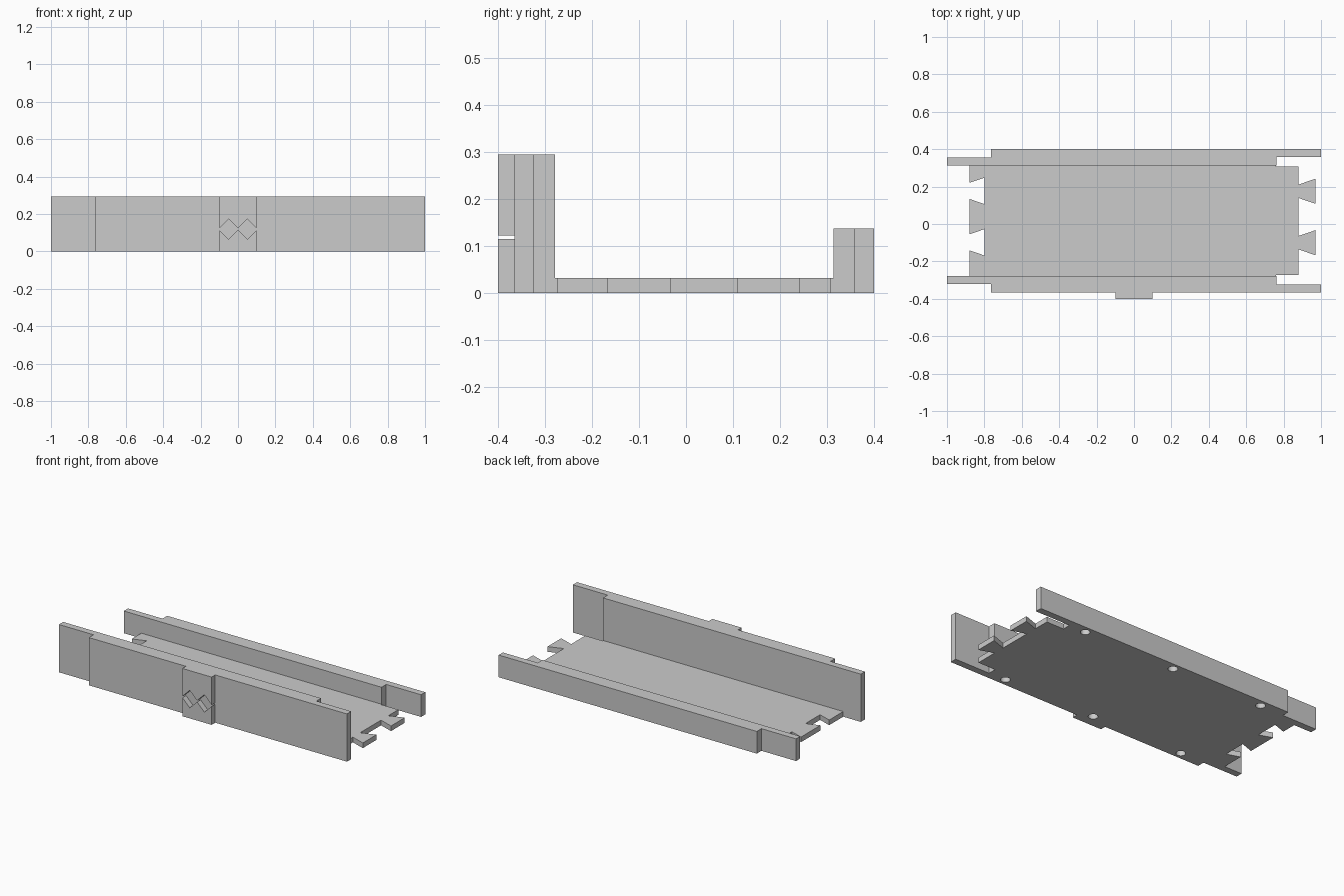
import bpy
import bmesh
from mathutils import Matrix, Vector

if "Cube" in bpy.data.objects:
    bpy.data.objects.remove(bpy.data.objects["Cube"], do_unlink=True)

grey = bpy.data.materials.new("plain grey")
grey.use_nodes = True
colour = (0.6, 0.6, 0.6, 1)
grey.diffuse_color = colour
grey.node_tree.nodes["Principled BSDF"].inputs["Base Color"].default_value = colour


def make_object(name, bm):
    bmesh.ops.recalc_face_normals(bm, faces=bm.faces)
    mesh = bpy.data.meshes.new(name)
    bm.to_mesh(mesh)
    bm.free()
    mesh.materials.append(grey)
    obj = bpy.data.objects.new(name, mesh)
    bpy.context.collection.objects.link(obj)
    return obj


def prism(name, points, offset):
    """Extrude a closed 3D outline along an offset."""
    bm = bmesh.new()
    face = bm.faces.new([bm.verts.new(p) for p in points])
    result = bmesh.ops.extrude_face_region(bm, geom=[face], use_keep_orig=True)
    moved = [v for v in result["geom"] if isinstance(v, bmesh.types.BMVert)]
    bmesh.ops.translate(bm, verts=moved, vec=Vector(offset))
    return make_object(name, bm)


def flat(points):
    return [(x, y, 0) for x, y in points]


def drill_underside(obj, y):
    """Cut three blind round holes into the bottom of a wall."""
    bm = bmesh.new()
    for i in (-1, 0, 1):
        bmesh.ops.create_cone(bm, cap_ends=True, segments=32, radius1=0.027,
                              radius2=0.027, depth=0.12,
                              matrix=Matrix.Translation((0.022 + i * 0.625, y, 0)))
    cutter = make_object("hole_cutter", bm)
    cutter.hide_render = True
    mod = obj.modifiers.new("holes", "BOOLEAN")
    mod.operation = "DIFFERENCE"
    mod.solver = "EXACT"
    mod.object = cutter
    bpy.context.view_layer.objects.active = obj
    bpy.ops.object.modifier_apply(modifier=mod.name)
    bpy.data.objects.remove(cutter, do_unlink=True)


# Floor plate with dovetail sockets on one end and dovetail tabs on the other
FLOOR_H = 0.032
Y0, Y1 = -0.278, 0.313
outline = [(-0.88, Y0), (0.76, Y0), (0.76, Y0 + 0.005), (0.88, Y0 + 0.005)]
for mid in (-0.1, 0.175):
    outline += [(0.88, mid - 0.036), (0.97, mid - 0.067),
                (0.97, mid + 0.067), (0.88, mid + 0.036)]
outline += [(0.88, Y1 - 0.005), (0.76, Y1 - 0.005), (0.76, Y1), (-0.88, Y1)]
for mid in (0.177, -0.098):
    outline += [(-0.88, mid + 0.043), (-0.798, mid + 0.071),
                (-0.798, mid - 0.071), (-0.88, mid - 0.043)]
prism("floor_plate", flat(outline), (0, 0, FLOOR_H))


# Side walls with half-lap tongues: inner half at -x, outer half at +x
def wall(name, inner, outer, height):
    mid = (inner + outer) / 2
    gap = 0.002 if outer > inner else -0.002
    points = [(-1, inner), (0.762, inner), (0.762, mid + gap), (1, mid + gap),
              (1, outer), (-0.764, outer), (-0.764, mid - gap), (-1, mid - gap)]
    obj = prism(name, flat(points), (0, 0, height))
    drill_underside(obj, mid)


wall("front_wall", -0.278, -0.365, 0.295)
wall("back_wall", 0.313, 0.4, 0.137)

# Front boss split by a pair of diamond recesses
for name, edge, sign in (("boss_upper", 0.295, 1), ("boss_lower", 0, -1)):
    near, far = 0.119 + sign * 0.004, 0.119 + sign * 0.054
    profile = [(-0.1, edge), (-0.1, near), (-0.05, far), (0, near),
               (0.05, far), (0.1, near), (0.1, edge)]
    prism(name, [(x, -0.365, z) for x, z in profile], (0, -0.035, 0))
